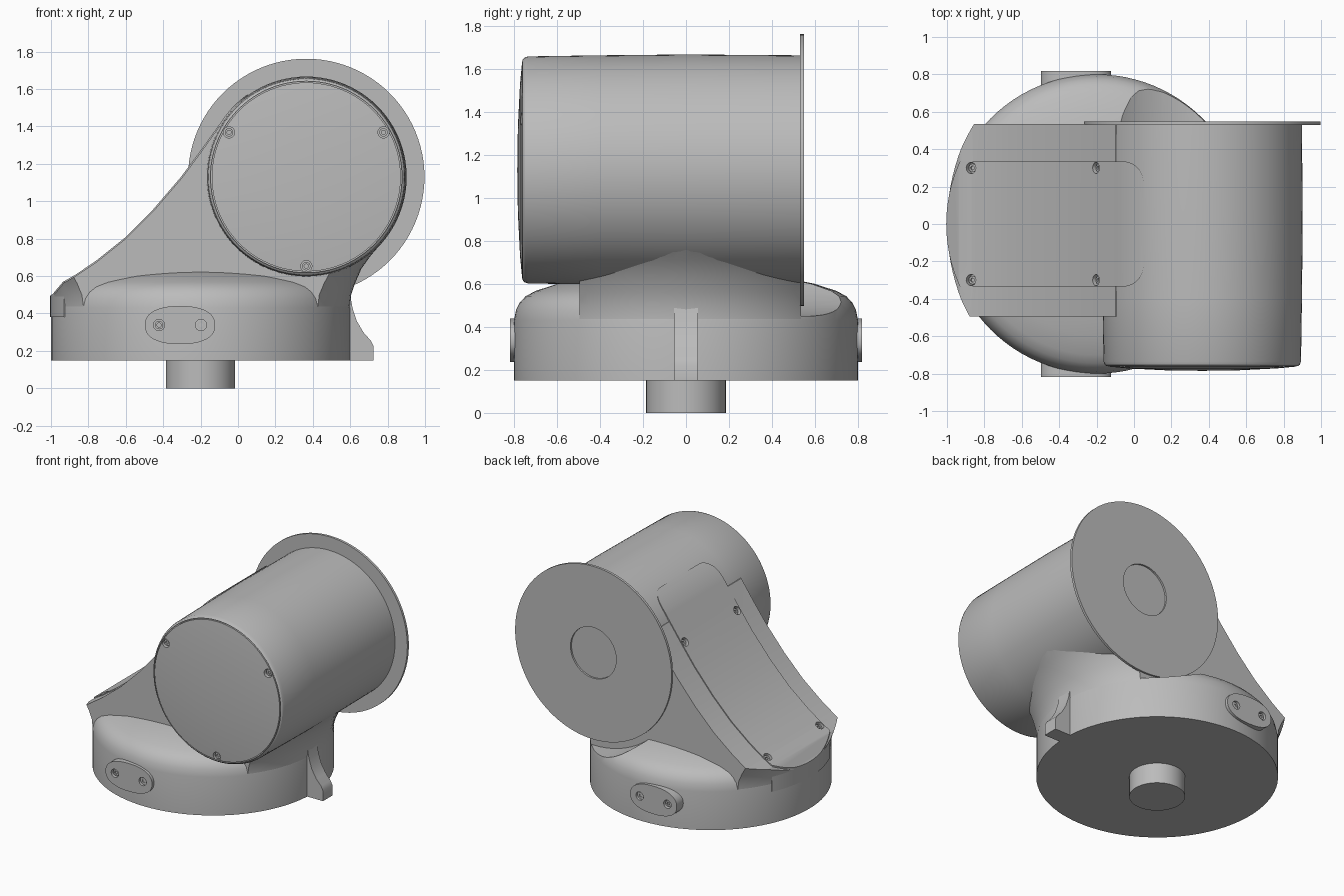
import bpy, bmesh, math
from mathutils import Vector, Matrix

cube = bpy.data.objects.get("Cube")
if cube:
    bpy.data.objects.remove(cube, do_unlink=True)

grey = bpy.data.materials.new("light grey")
grey.use_nodes = True
grey.diffuse_color = (0.5, 0.5, 0.5, 1)
grey.node_tree.nodes["Principled BSDF"].inputs["Base Color"].default_value = (0.5, 0.5, 0.5, 1)

BASE_X, BASE_R = -0.2, 0.8
BARREL_X, BARREL_Z, BARREL_R = 0.365, 1.13, 0.537
BACK_Y = 0.535


def finish(bm, name, matrix=Matrix()):
    bmesh.ops.remove_doubles(bm, verts=bm.verts, dist=1e-5)
    bmesh.ops.recalc_face_normals(bm, faces=bm.faces)
    bm.transform(matrix)
    mesh = bpy.data.meshes.new(name)
    bm.to_mesh(mesh)
    bm.free()
    mesh.materials.append(grey)
    obj = bpy.data.objects.new(name, mesh)
    bpy.context.collection.objects.link(obj)
    return obj


def lathe(name, profile, origin, axis=(0, 0, 1), steps=96):
    """Revolve (radius, height) points around an axis through origin."""
    bm = bmesh.new()
    verts = [bm.verts.new((r, 0, h)) for r, h in profile]
    edges = [bm.edges.new(pair) for pair in zip(verts, verts[1:])]
    bmesh.ops.spin(bm, geom=verts + edges, cent=(0, 0, 0), axis=(0, 0, 1),
                   angle=math.tau, steps=steps, use_duplicate=False)
    turn = Vector(axis).to_track_quat('Z', 'Y').to_matrix().to_4x4()
    return finish(bm, name, Matrix.Translation(origin) @ turn)


def disc(name, radius, low, high, origin, axis, steps=24):
    return lathe(name, [(0, low), (radius, low), (radius, high), (0, high)], origin, axis, steps)


def prism(name, outline, low, high, axis='Y'):
    """Extrude a flat outline along Y (x, z points) or Z (x, y points)."""
    def place(p, h):
        return (p[0], h, p[1]) if axis == 'Y' else (p[0], p[1], h)
    bm = bmesh.new()
    face = bm.faces.new([bm.verts.new(place(p, low)) for p in outline])
    new = bmesh.ops.extrude_face_region(bm, geom=[face])["geom"]
    shift = Vector(place((0, 0), high - low))
    bmesh.ops.translate(bm, vec=shift, verts=[v for v in new if isinstance(v, bmesh.types.BMVert)])
    return finish(bm, name)


def combine(obj, cutter, operation='DIFFERENCE', keep=False):
    mod = obj.modifiers.new("cut", 'BOOLEAN')
    mod.object, mod.operation, mod.solver = cutter, operation, 'EXACT'
    bpy.context.view_layer.objects.active = obj
    bpy.ops.object.modifier_apply(modifier=mod.name)
    if not keep:
        bpy.data.objects.remove(cutter, do_unlink=True)


def screw(name, targets, origin, axis, radius=0.03, depth=0.03):
    """Sink a round pocket into the targets and seat a socket screw in it."""
    for target in targets:
        combine(target, disc("pocket", radius, -depth, 0.1, origin, axis))
    r = radius * 0.75
    lathe(name, [(0, -depth), (r, -depth), (r, -0.012), (r * 0.5, -0.012),
                 (r * 0.5, -0.022), (0, -0.022)], origin, axis, 16)


def arc(cx, cz, radius, start, end, count):
    angles = [math.radians(start + (end - start) * i / count) for i in range(count + 1)]
    return [(cx + radius * math.cos(a), cz + radius * math.sin(a)) for a in angles]


# Round base with domed shoulder, relieved behind the flange
base = lathe("base", [(0, 0.15), (BASE_R, 0.15), (BASE_R, 0.43), (0.79, 0.48), (0.772, 0.515),
                      (0.745, 0.543), (0.7, 0.567), (0.6, 0.6), (0.4, 0.64), (0, 0.66)],
             (BASE_X, 0, 0))
combine(base, disc("relief", 0.68, 0, 0.5, (BARREL_X, BACK_Y, BARREL_Z), (0, 1, 0), 96))
disc("shaft", 0.185, 0, 0.16, (BASE_X, 0, 0), (0, 0, 1), 48)

# Barrel with shallow domed cap, cap seam and rear bore
barrel = lathe("barrel", [(0, -0.785), (0.2, -0.782), (0.4, -0.772), (0.505, -0.762), (0.505, -0.75),
                          (0.512, -0.75), (0.512, -0.76), (0.522, -0.752), (0.528, -0.735),
                          (0.533, -0.4), (BARREL_R, 0), (0.533, BACK_Y), (0.185, BACK_Y),
                          (0.185, 0.4), (0, 0.4)],
               (BARREL_X, 0, BARREL_Z), (0, 1, 0))
lathe("rear_flange", [(0.185, 0.53), (0.632, 0.53), (0.632, 0.548), (0.185, 0.548), (0.185, 0.53)],
      (BARREL_X, 0, BARREL_Z), (0, 1, 0))
for degrees in (30, 150, 270):
    a = math.radians(degrees)
    screw("cap_screw", [barrel],
          (BARREL_X + 0.477 * math.cos(a), -0.764, BARREL_Z + 0.477 * math.sin(a)), (0, -1, 0))

# Sloping neck: side profile trimmed by a flared round body
slope = [(-1.0, 0.43), (-0.985, 0.5), (-0.93, 0.565), (-0.86, 0.605), (-0.75, 0.68), (-0.6, 0.8),
         (-0.45, 0.95), (-0.3, 1.125), (-0.2, 1.26), (-0.1, 1.4)]
neck = prism("neck", [(-1.0, 0.3)] + slope + [(BARREL_X, 1.4), (0.75, 1.0), (0.78, 0.79),
                                              (0.78, 0.3)], -0.495, BACK_Y)
flare = lathe("flare", [(0, 0.2), (0.798, 0.2), (0.798, 0.43), (0.805, 0.5), (0.825, 0.56),
                        (0.86, 0.64), (0.91, 0.71), (0.98, 0.79), (1.1, 0.9), (1.1, 2), (0, 2)],
              (BASE_X, 0, 0))
combine(neck, flare, 'INTERSECT')

# Thin cover plate running down the neck, with rounded upper end
top = arc(BARREL_X, BARREL_Z, BARREL_R + 0.005, 147, 90, 24)
cover = prism("cover_plate", [(-1.1, 0.38), (-1.1, 0.43)] + [(x - 0.005, z + 0.005) for x, z in slope[1:-1]]
              + top + [(BARREL_X, 0.38)], -0.45, 0.45)
plan = [(-1.2, -0.335)] + arc(-0.06, -0.225, 0.11, -90, 0, 10) \
    + arc(-0.06, 0.225, 0.11, 0, 90, 10) + [(-1.2, 0.335)]
combine(cover, prism("plan", plan, 0.3, 2, 'Z'), 'INTERSECT')
combine(cover, disc("round_trim", BASE_R + 0.004, 0.2, 2, (BASE_X, 0, 0), (0, 0, 1), 96), 'INTERSECT')
for side in (-1, 1):
    for x, z, normal in ((-0.87, 0.605, (-0.5, 0, 0.86)), (-0.2, 1.265, (-0.8, 0, 0.6))):
        screw("cover_screw", [cover, neck, base], (x, side * 0.3, z), normal)

# Oval port plates on both sides, each with two screws
oval = []
for i in range(48):
    c, s = math.cos(math.tau * i / 48), math.sin(math.tau * i / 48)
    oval.append((-0.31 + 0.188 * math.copysign(abs(c) ** 0.85, c),
                 0.338 + 0.102 * math.copysign(abs(s) ** 0.85, s)))
for side, label in ((-1, "front"), (1, "back")):
    port = prism(label + "_port_plate", oval, *sorted((side * 0.7, side * 0.818)))
    for x in (-0.422, -0.198):
        screw(label + "_port_screw", [port], (x, side * 0.818, 0.338), (0, side, 0))

# Curved locating rib on the left side of the base
prism("side_rib", [(0.5, 0.15), (0.725, 0.15), (0.725, 0.225), (0.71, 0.255), (0.67, 0.3),
                   (0.635, 0.36), (0.612, 0.43), (0.6, 0.5), (0.5, 0.5)], -0.055, 0.055)

# Smooth shading with crisp edges
bpy.ops.object.select_all(action='DESELECT')
for obj in bpy.context.collection.objects:
    if obj.type == 'MESH' and grey.name in obj.data.materials:
        obj.select_set(True)
        bpy.context.view_layer.objects.active = obj
bpy.ops.object.shade_smooth_by_angle(angle=math.radians(30))
